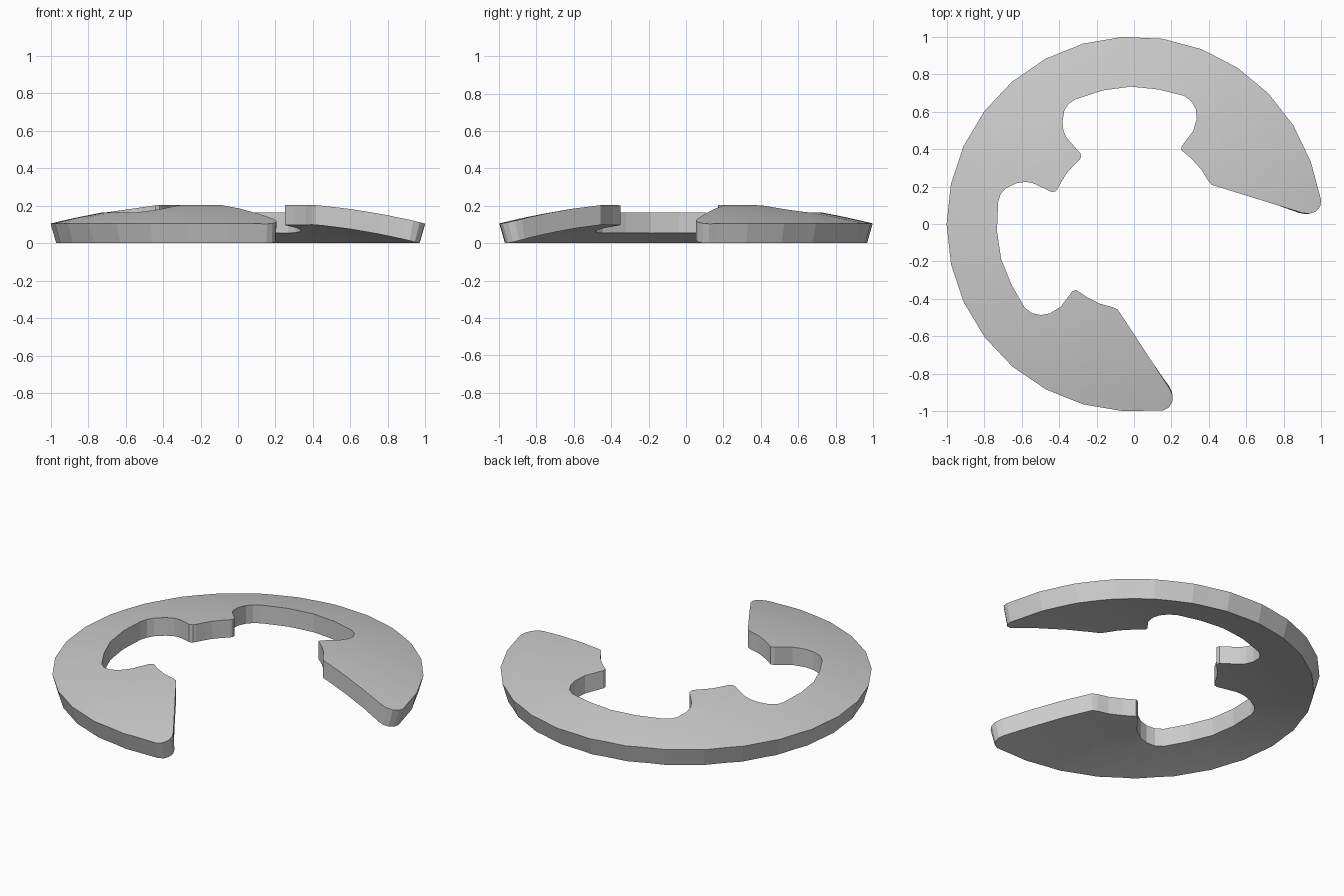
import bpy, bmesh, math
from mathutils import Vector
from mathutils.geometry import tessellate_polygon

if "Cube" in bpy.data.objects:
    bpy.data.objects.remove(bpy.data.objects["Cube"])

AXIS = math.radians(143)          # symmetry axis of the clip
STEP = math.radians(136 / 11)     # outer rim facet angle
u = Vector((math.cos(AXIS), math.sin(AXIS)))

# Half outline: centre lug, pocket, side lug, jaw edge, rounded tip
half = [(-.36, .27), (-.33, .303), (-.292, .341), (-.283, .355), (-.285, .376),
        (-.30, .392), (-.358, .458), (-.376, .495), (-.382, .545), (-.372, .605),
        (-.35, .64), (-.314, .664), (-.166, .713), (-.016, .733), (.128, .718),
        (.267, .684), (.306, .656), (.33, .612), (.335, .562), (.316, .497),
        (.255, .415), (.252, .395), (.305, .35), (.36, .29), (.395, .232),
        (.415, .209), (.895, .06), (.935, .054), (.97, .066), (.993, .092),
        (.999, .125)]
half = [Vector(p) for p in half]

# Faceted outer rim up to the axis
for k in range(10, -1, -1):
    a = AXIS - k * STEP
    half.append(Vector((math.cos(a), math.sin(a))))

mirrored = [2 * p.dot(u) * u - p for p in half[1:-1]]
outline = [p.to_3d() for p in half + mirrored[::-1]]

# Flat sheet, cut into a grid so it can be domed
bm = bmesh.new()
vs = [bm.verts.new(p) for p in outline]
for tri in tessellate_polygon([outline]):
    bm.faces.new([vs[i] for i in tri])
bmesh.ops.recalc_face_normals(bm, faces=bm.faces[:])
for axis in (Vector((1, 0, 0)), Vector((0, 1, 0))):
    for i in range(-6, 7):
        bmesh.ops.bisect_plane(bm, geom=bm.verts[:] + bm.edges[:] + bm.faces[:],
                               dist=1e-5, plane_co=axis * (i * .15 + .01), plane_no=axis)
bm.normal_update()
bmesh.ops.triangulate(bm, faces=[f for f in bm.faces if len(f.verts) > 3])

# Thicken
bottom = set(bm.verts)
cap = set(bm.faces)
res = bmesh.ops.extrude_face_region(bm, geom=bm.faces[:], use_keep_orig=True)
cap |= {g for g in res["geom"] if isinstance(g, bmesh.types.BMFace)}

# Dome both skins; rim tapers inward toward the bottom
for v in bm.verts:
    if v in bottom:
        r = v.co.xy.length
        s = 1 - .03 * min(1, max(0, (r - .8) / .19))
        v.co.x *= s
        v.co.y *= s
        v.co.z = max(0, .127 - .135 * v.co.xy.length_squared)
    else:
        v.co.z = .23 - .125 * v.co.xy.length_squared

# Smooth skins, flat walls
for f in bm.faces:
    f.smooth = f in cap
for e in bm.edges:
    e.smooth = all(f in cap for f in e.link_faces)
bmesh.ops.recalc_face_normals(bm, faces=bm.faces[:])

mesh = bpy.data.meshes.new("retaining_clip")
bm.to_mesh(mesh)
bm.free()
clip = bpy.data.objects.new("retaining_clip", mesh)
bpy.context.collection.objects.link(clip)
